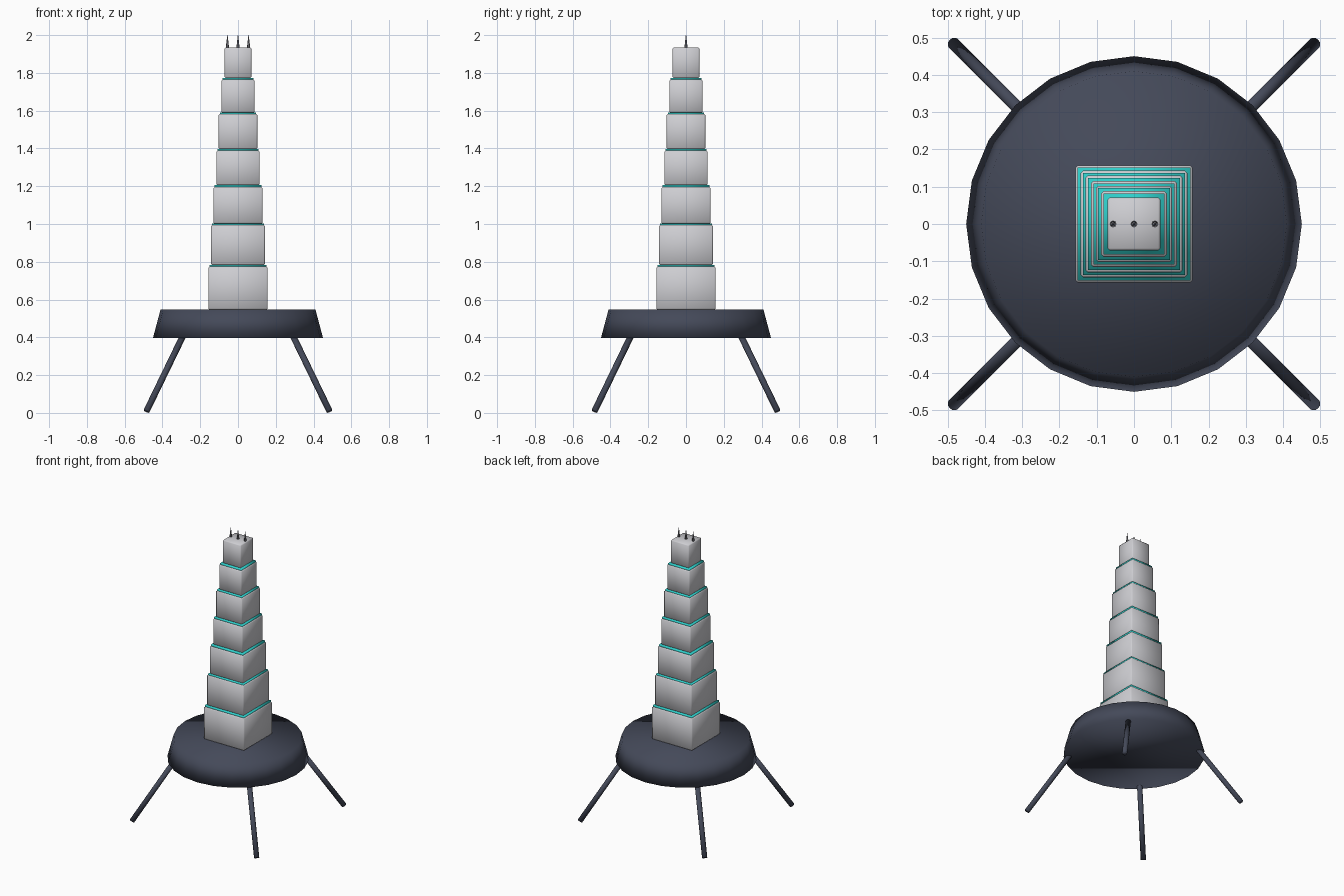
import bpy
import bmesh
from mathutils import Vector, Matrix

if "Cube" in bpy.data.objects:
    bpy.data.objects.remove(bpy.data.objects["Cube"])


def material(name, rgb):
    m = bpy.data.materials.new(name)
    m.diffuse_color = (*rgb, 1.0)
    m.use_nodes = True
    m.node_tree.nodes["Principled BSDF"].inputs["Base Color"].default_value = m.diffuse_color
    return m


PALE = material("pale grey", (0.62, 0.62, 0.65))
DARK = material("dark slate", (0.058, 0.067, 0.1))
TEAL = material("teal", (0.03, 0.65, 0.62))
METAL = material("antenna grey", (0.2, 0.2, 0.23))


def finish(bm, name, mat):
    mesh = bpy.data.meshes.new(name)
    for f in bm.faces:
        f.smooth = True
    bm.to_mesh(mesh)
    bm.free()
    mesh.materials.append(mat)
    ob = bpy.data.objects.new(name, mesh)
    bpy.context.collection.objects.link(ob)
    return ob


def box(name, half, z0, z1, mat, bevel=0.0):
    """Square block between two heights with an optional chamfer."""
    bm = bmesh.new()
    bmesh.ops.create_cube(bm, size=1.0)
    bmesh.ops.scale(bm, vec=(2 * half, 2 * half, z1 - z0), verts=bm.verts)
    bmesh.ops.translate(bm, vec=(0, 0, (z0 + z1) / 2), verts=bm.verts)
    if bevel:
        bmesh.ops.bevel(bm, geom=bm.edges[:], offset=bevel, segments=1,
                        affect='EDGES')
    return finish(bm, name, mat)


def rod(name, start, end, r0, r1, sides, mat):
    """Capped cylinder or cone running from start to end."""
    start, end = Vector(start), Vector(end)
    axis = end - start
    turn = axis.to_track_quat('Z', 'Y').to_matrix().to_4x4()
    bm = bmesh.new()
    bmesh.ops.create_cone(bm, cap_ends=True, segments=sides, radius1=r0,
                          radius2=r1, depth=axis.length,
                          matrix=Matrix.Translation((start + end) / 2) @ turn)
    return finish(bm, name, mat)


# Round landing platform, narrowing upwards
rod("platform", (0, 0, 0.397), (0, 0, 0.547), 0.45, 0.41, 24, DARK)

# Four splayed legs
for sx, side in ((-1, "left"), (1, "right")):
    for sy, end in ((-1, "front"), (1, "back")):
        rod(f"{end}_{side}_leg", (sx * 0.484, sy * 0.484, 0.01),
            (sx * 0.29, sy * 0.29, 0.41), 0.017, 0.017, 12, DARK)

# Stacked tower tiers: half width, bottom, top
tiers = [(0.157, 0.547, 0.774), (0.143, 0.783, 0.995), (0.130, 1.002, 1.196),
         (0.115, 1.206, 1.388), (0.102, 1.397, 1.582), (0.088, 1.589, 1.764),
         (0.071, 1.772, 1.935)]
for i, (half, z0, z1) in enumerate(tiers):
    box(f"tower_tier_{i + 1}", half, z0, z1, PALE, 0.006)
    # Glowing band filling the joint to the next tier
    if i + 1 < len(tiers):
        box(f"teal_band_{i + 1}", half - 0.006, z1 - 0.004,
            tiers[i + 1][1] + 0.001, TEAL)

# Row of roof antennas
for i in (-1, 0, 1):
    rod(f"antenna_{i + 2}", (i * 0.056, 0, 1.93), (i * 0.056, 0, 2.0),
        0.009, 0.001, 8, METAL)
